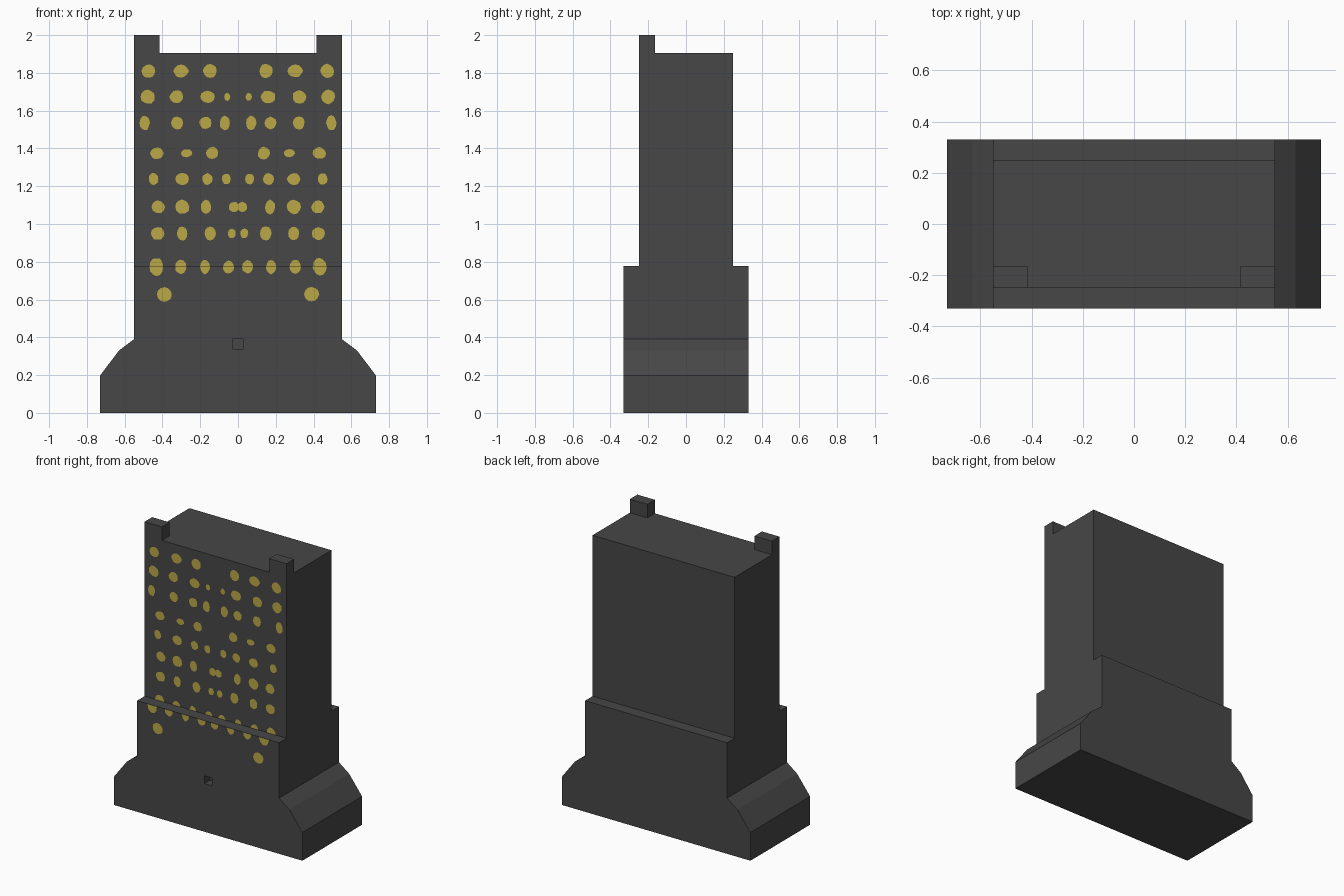
import bpy, bmesh, math, random

if "Cube" in bpy.data.objects:
    bpy.data.objects.remove(bpy.data.objects["Cube"])

random.seed(4)


def material(name, rgb):
    m = bpy.data.materials.new(name)
    m.diffuse_color = (*rgb, 1)
    m.use_nodes = True
    m.node_tree.nodes["Principled BSDF"].inputs["Base Color"].default_value = m.diffuse_color
    return m


dark_grey = material("dark grey", (0.063, 0.063, 0.063))
window_yellow = material("window yellow", (0.50, 0.385, 0.063))


def finish(name, bm, mat):
    me = bpy.data.meshes.new(name)
    bm.to_mesh(me)
    bm.free()
    me.materials.append(mat)
    ob = bpy.data.objects.new(name, me)
    bpy.context.collection.objects.link(ob)
    return ob


def extrude_profile(name, pts, y0, y1, mat):
    """Extrude an x-z outline from y0 to y1."""
    bm = bmesh.new()
    f = bm.faces.new([bm.verts.new((x, y0, z)) for x, z in pts])
    r = bmesh.ops.extrude_face_region(bm, geom=[f])
    for v in r["geom"]:
        if isinstance(v, bmesh.types.BMVert):
            v.co.y = y1
    bmesh.ops.recalc_face_normals(bm, faces=bm.faces[:])
    return finish(name, bm, mat)


def box(name, x0, x1, y0, y1, z0, z1):
    return extrude_profile(name, [(x0, z0), (x1, z0), (x1, z1), (x0, z1)], y0, y1, dark_grey)


def combine(target, other, operation):
    """Apply a boolean and discard the helper object."""
    mod = target.modifiers.new("bool", "BOOLEAN")
    mod.operation, mod.object, mod.solver = operation, other, "EXACT"
    bpy.context.view_layer.objects.active = target
    bpy.ops.object.modifier_apply(modifier=mod.name)
    bpy.data.objects.remove(other)


# Building body: flared base, upper tower, two front corner blocks
right = [(0.73, 0), (0.73, 0.198), (0.63, 0.33), (0.55, 0.39), (0.55, 0.778)]
outline = right + [(-x, z) for x, z in reversed(right)]
body = extrude_profile("building_body", outline, -0.33, 0.33, dark_grey)
combine(body, box("tower", -0.55, 0.55, -0.248, 0.248, 0.6, 1.905), "UNION")
for x0, x1 in ((-0.55, -0.415), (0.415, 0.55)):
    combine(body, box("corner_block", x0, x1, -0.248, -0.165, 1.8, 2.0), "UNION")

# Small square opening in the base
combine(body, box("opening_cutter", -0.03, 0.03, -0.5, -0.27, 0.337, 0.392), "DIFFERENCE")

# Merge coplanar faces left by the unions
bm = bmesh.new()
bm.from_mesh(body.data)
bmesh.ops.remove_doubles(bm, verts=bm.verts[:], dist=1e-5)
bmesh.ops.dissolve_limit(bm, angle_limit=0.01, verts=bm.verts[:], edges=bm.edges[:])
bm.to_mesh(body.data)
bm.free()

# Lit windows: row height, then (x, half width, half height), mirrored in x
rows = [
    (1.81, [(.473, .036, .036), (.302, .04, .033), (.148, .036, .037)]),
    (1.673, [(.477, .037, .037), (.325, .036, .035), (.16, .038, .033), (.057, .016, .02)]),
    (1.535, [(.494, .026, .039), (.322, .031, .035), (.172, .032, .032), (.07, .027, .037)]),
    (1.375, [(.43, .035, .031), (.272, .029, .021), (.137, .032, .032)]),
    (1.238, [(.447, .026, .031), (.295, .035, .031), (.162, .028, .03), (.062, .023, .028)]),
    (1.09, [(.423, .034, .034), (.295, .037, .037), (.17, .027, .037), (.022, .026, .027)]),
    (0.95, [(.425, .034, .034), (.295, .028, .037), (.147, .031, .036), (.033, .021, .026)]),
    (0.773, [(.433, .036, .047), (.303, .03, .037), (.175, .026, .037), (.05, .029, .034)]),
    (0.628, [(.39, .038, .038)]),
]
STEP = 0.778
bm = bmesh.new()


def window(x, z, rx, rz, y, low, high):
    """Thin irregular blob, kept between two heights."""
    n = 12
    pts = []
    for i in range(n):
        a = math.tau * i / n
        k = random.uniform(0.95, 1.08)
        pts.append((x + rx * k * math.cos(a), y, z + rz * k * math.sin(a)))
    verts = [bm.verts.new(p) for p in pts]
    piece = bm.faces.new(verts)
    for height, outer in ((low, False), (high, True)):
        geom = [piece, *piece.verts, *piece.edges]
        r = bmesh.ops.bisect_plane(bm, geom=geom, plane_co=(0, 0, height), plane_no=(0, 0, 1),
                                   clear_outer=outer, clear_inner=not outer)
        faces = [g for g in r["geom"] if isinstance(g, bmesh.types.BMFace) and g.is_valid]
        if not faces:
            return
        piece = faces[0]


for z, cells in rows:
    for x, rx, rz in cells:
        for s in (-1, 1):
            if z + rz * 0.9 > STEP:
                window(s * x, z, rx, rz, -0.250, STEP, 3)
            if z - rz * 0.9 < STEP:
                window(s * x, z, rx, rz, -0.332, 0, STEP)
finish("lit_windows", bm, window_yellow)
